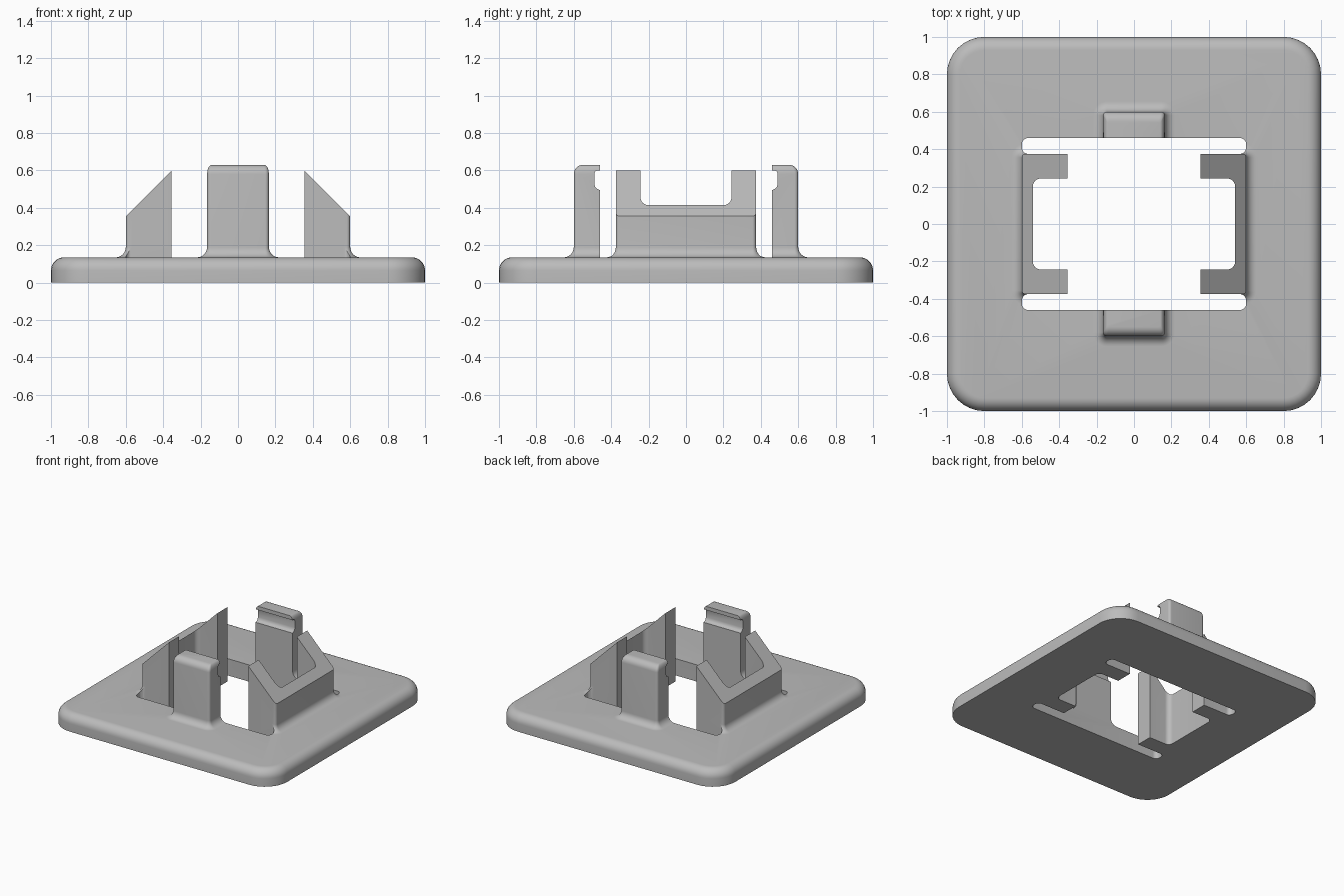
import bpy, bmesh, math

if "Cube" in bpy.data.objects:
    bpy.data.objects.remove(bpy.data.objects["Cube"])

grey = bpy.data.materials.new("light grey plastic")
grey.diffuse_color = (0.5, 0.5, 0.5, 1)
grey.use_nodes = True
grey.node_tree.nodes["Principled BSDF"].inputs["Base Color"].default_value = grey.diffuse_color

SLAB = 0.135     # plate thickness
FLARE = 0.055    # fillet radius at the foot of the uprights


def make_object(name, bm):
    bmesh.ops.recalc_face_normals(bm, faces=bm.faces[:])
    mesh = bpy.data.meshes.new(name)
    bm.to_mesh(mesh)
    bm.free()
    mesh.materials.append(grey)
    obj = bpy.data.objects.new(name, mesh)
    bpy.context.collection.objects.link(obj)
    return obj


def rounded_rect(cx, cy, hx, hy, r, steps=8):
    pts = []
    for k, (sx, sy) in enumerate([(1, 1), (-1, 1), (-1, -1), (1, -1)]):
        for i in range(steps + 1):
            a = math.pi / 2 * (k + i / steps)
            pts.append((cx + sx * (hx - r) + r * math.cos(a),
                        cy + sy * (hy - r) + r * math.sin(a)))
    return pts


def loft(name, loops):
    """Skin a stack of equal-length loops and cap both ends."""
    bm = bmesh.new()
    rings = [[bm.verts.new(p) for p in loop] for loop in loops]
    n = len(rings[0])
    for low, high in zip(rings, rings[1:]):
        for i in range(n):
            j = (i + 1) % n
            bm.faces.new((low[i], low[j], high[j], high[i]))
    bm.faces.new(rings[0][::-1])
    bm.faces.new(rings[-1])
    return make_object(name, bm)


def rounded_block(name, cx, cy, hx, hy, r, levels):
    """levels: (z, x inset, y inset, corner radius change)"""
    return loft(name, [[(x, y, z) for x, y in
                        rounded_rect(cx, cy, hx - dx, hy - dy, r + dr)]
                       for z, dx, dy, dr in levels])


def boolean(target, tool, operation):
    mod = target.modifiers.new("cut", 'BOOLEAN')
    mod.operation = operation
    mod.solver = 'EXACT'
    mod.object = tool
    bpy.context.view_layer.objects.active = target
    bpy.ops.object.modifier_apply(modifier=mod.name)
    bpy.data.objects.remove(tool, do_unlink=True)


def foot():
    """Concave fillet rising out of the plate."""
    levels = [(0.05, -FLARE, -FLARE, FLARE)]
    for i in range(9):
        a = math.pi / 2 * i / 8
        off = FLARE * (1 - math.sin(a))
        levels.append((SLAB + FLARE * (1 - math.cos(a)), -off, -off, off))
    return levels


# Base plate with a rounded upper rim
rim = 0.07
levels = [(0, 0, 0, 0)]
for i in range(9):
    a = math.pi / 2 * i / 8
    d = rim * (1 - math.cos(a))
    levels.append((SLAB - rim + rim * math.sin(a), d, d, -d))
body = rounded_block("socket_base", 0, 0, 1, 1, 0.2, levels)

# Side brackets: one flared block with chamfered outer tops
brackets = rounded_block("brackets", 0, 0, 0.6, 0.375, 0.02,
                         foot() + [(0.7, 0, 0, 0)])
for s in (-1, 1):
    profile = [(0.7, 0.255), (0.3, 0.655), (0.3, 1), (0.7, 1)]
    chamfer = loft("chamfer_cutter", [[(s * x, y, z) for x, z in profile]
                                      for y in (-0.6, 0.6)])
    boolean(brackets, chamfer, 'DIFFERENCE')
boolean(body, brackets, 'UNION')

# Clip tabs with softened tops
for s in (-1, 1):
    levels = foot()
    for i in range(7):
        a = math.pi / 2 * i / 6
        c = 1 - math.cos(a)
        levels.append((0.58 + 0.05 * math.sin(a), 0.025 * c, 0.05 * c, -0.01 * c))
    tab = rounded_block("tab", 0, s * 0.49, 0.165, 0.11, 0.02, levels)
    boolean(body, tab, 'UNION')

# Centre opening and the two long slots
THROUGH = [(-0.5, 0, 0, 0), (1.5, 0, 0, 0)]
for cy, hx, hy, r in [(0, 0.54, 0.243, 0.04), (0, 0.355, 0.4, 0.01),
                      (0.4175, 0.6, 0.0425, 0.035), (-0.4175, 0.6, 0.0425, 0.035)]:
    boolean(body, rounded_block("opening_cutter", 0, cy, hx, hy, r, THROUGH), 'DIFFERENCE')

# Latch grooves on the inner faces of the tabs
groove = [(0.4, 0.6), (0.475, 0.6), (0.485, 0.595), (0.49, 0.585), (0.49, 0.528),
          (0.486, 0.512), (0.477, 0.502), (0.46, 0.495), (0.4, 0.495)]
for s in (-1, 1):
    cutter = loft("groove_cutter", [[(x, s * y, z) for y, z in groove]
                                    for x in (-0.3, 0.3)])
    boolean(body, cutter, 'DIFFERENCE')

# Smooth fillets, crisp edges
bpy.ops.object.select_all(action='DESELECT')
body.select_set(True)
bpy.context.view_layer.objects.active = body
bpy.ops.object.shade_smooth_by_angle(angle=math.radians(30))
